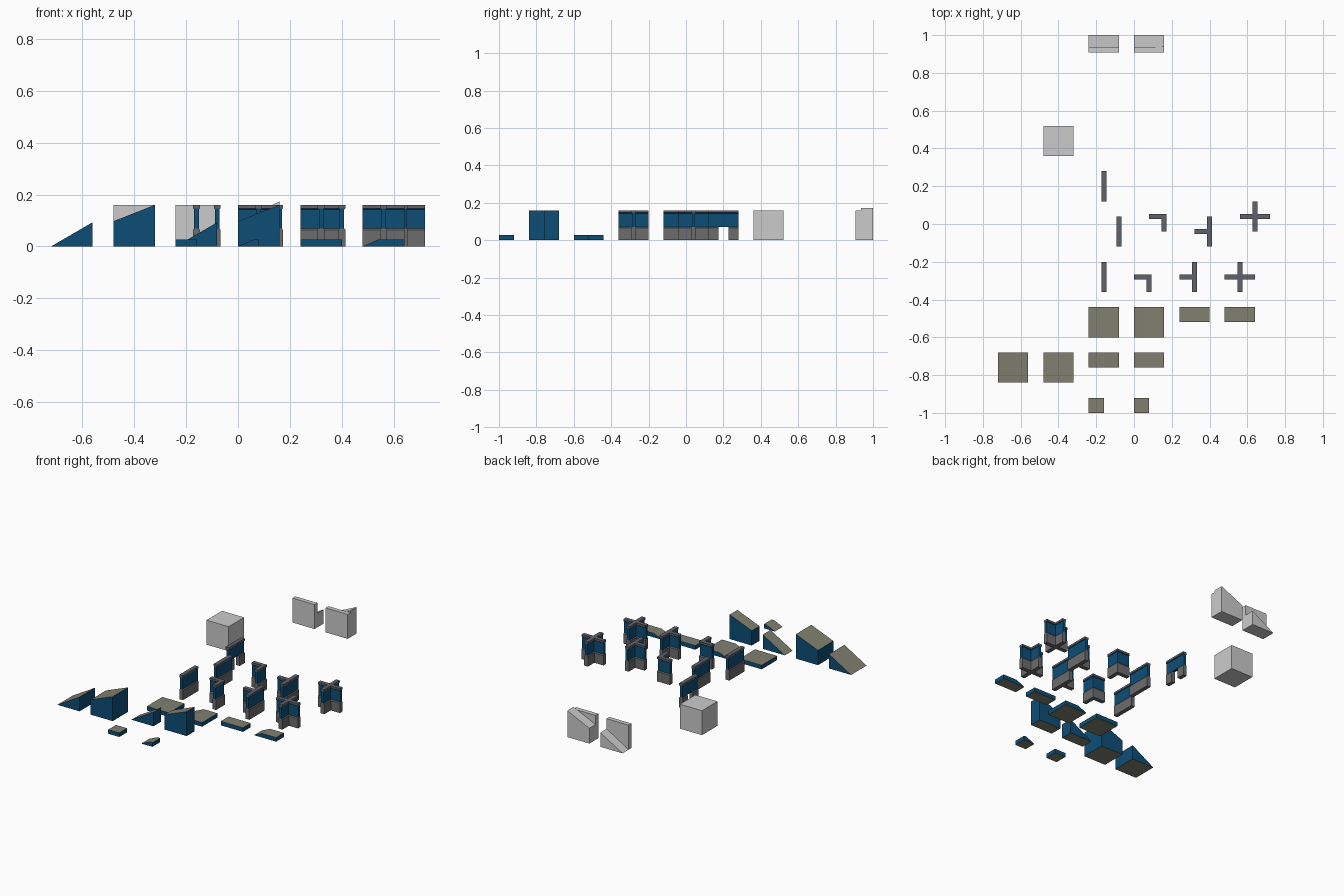
import bpy, bmesh

if "Cube" in bpy.data.objects:
    bpy.data.objects.remove(bpy.data.objects["Cube"])

def material(name, rgb):
    m = bpy.data.materials.new(name)
    m.diffuse_color = (*rgb, 1)
    m.use_nodes = True
    m.node_tree.nodes["Principled BSDF"].inputs["Base Color"].default_value = m.diffuse_color
    return m

LIGHT = material("light grey", (0.60, 0.60, 0.60))
OLIVE = material("olive", (0.215, 0.215, 0.162))
BLUE = material("deep blue", (0.004, 0.075, 0.18))
BASE = material("base grey", (0.15, 0.15, 0.155))
CAP = material("cap grey", (0.115, 0.122, 0.145))


def finish(bm, name, mats):
    bmesh.ops.recalc_face_normals(bm, faces=bm.faces)
    me = bpy.data.meshes.new(name)
    bm.to_mesh(me)
    bm.free()
    for m in mats:
        me.materials.append(m)
    ob = bpy.data.objects.new(name, me)
    bpy.context.collection.objects.link(ob)
    return ob


def prism(name, x, y0, y1, profile, mats):
    """Extrude an (x, z) profile along y; up/down faces take the second colour."""
    bm = bmesh.new()
    f = bm.faces.new([bm.verts.new((x + px, y0, pz)) for px, pz in profile])
    r = bmesh.ops.extrude_face_region(bm, geom=[f])
    verts = [v for v in r["geom"] if isinstance(v, bmesh.types.BMVert)]
    bmesh.ops.translate(bm, verts=verts, vec=(0, y1 - y0, 0))
    bmesh.ops.recalc_face_normals(bm, faces=bm.faces)
    for f in bm.faces:
        f.material_index = int(len(mats) > 1 and abs(f.normal.z) > 0.3)
    finish(bm, name, mats)


def loft(name, cx, cy, outline, levels, bands):
    """Stack plan outlines of varying thickness; one colour per band."""
    bm = bmesh.new()
    rings = [[bm.verts.new((cx + x, cy + y, z)) for x, y in outline(h)]
             for z, h in levels]
    mats = [BASE, BLUE, CAP]
    bm.faces.new(rings[0]).material_index = mats.index(bands[0])
    bm.faces.new(rings[-1]).material_index = mats.index(bands[-1])
    n = len(rings[0])
    for a, b, m in zip(rings, rings[1:], bands):
        for i in range(n):
            j = (i + 1) % n
            bm.faces.new((a[i], a[j], b[j], b[i])).material_index = mats.index(m)
    finish(bm, name, mats)


# profiles in x, z
S = 0.16
SLAB = 0.027
def box(w, h):
    return [(0, 0), (w, 0), (w, h), (0, h)]

def edged(w):
    return [(0, 0), (w, 0), (w, SLAB), (0.06, SLAB)]

LOW = [(0, 0), (S, 0), (S, 0.093)]
HIGH = [(0, 0), (S, 0), (S, 0.16), (0, 0.097)]
ROOF = [BLUE, OLIVE]

# flat and sloped-edge slabs: full, half, quarter
prism("full_slab", -0.24, -0.60, -0.44, box(S, SLAB), ROOF)
prism("full_slab_sloped_edge", 0.0, -0.60, -0.44, edged(S), ROOF)
prism("half_slab", 0.24, -0.52, -0.44, box(S, SLAB), ROOF)
prism("half_slab_sloped_edge", 0.48, -0.52, -0.44, edged(S), ROOF)
prism("quarter_slab", -0.24, -1.0, -0.92, box(0.08, SLAB), ROOF)
prism("quarter_slab_sloped_edge", 0.0, -1.0, -0.92, edged(0.08), ROOF)

# ramps
prism("low_ramp", -0.72, -0.84, -0.68, LOW, ROOF)
prism("high_ramp", -0.48, -0.84, -0.68, HIGH, ROOF)
prism("half_low_ramp", -0.24, -0.76, -0.68, LOW, ROOF)
prism("half_high_ramp", 0.0, -0.76, -0.68, HIGH, ROOF)

# plain grey blocks
prism("grey_cube", -0.48, 0.36, 0.52, box(S, S), [LIGHT])
for kind, x, prof in (("low", -0.24, LOW),
                      ("high", 0.0, [(0, 0), (S, 0), (S, 0.173), (0, 0.1)])):
    prism(kind + "_block_wall", x, 0.907, 0.936, box(S, S), [LIGHT])
    prism(kind + "_block_ramp", x, 0.936, 1.0, prof, [LIGHT])

# wall plan outlines
L = 0.08
def straight(h):
    return [(-h, -L), (h, -L), (h, L), (-h, L)]

def corner(h):
    return [(-L, -h), (-h, -h), (-h, -L), (h, -L), (h, h), (-L, h)]

def tee(h):
    return [(-h, -L), (h, -L), (h, L), (-h, L), (-h, h), (-L, h), (-L, -h), (-h, -h)]

def cross(h):
    return [(-h, -L), (h, -L), (h, -h), (L, -h), (L, h), (h, h),
            (h, L), (-h, L), (-h, h), (-L, h), (-L, -h), (-h, -h)]

T, N = 0.0133, 0.009
FOOT = [(0, T), (0.064, T), (0.07, N)]
UPPER = [(0.07, N), (0.143, N), (0.147, T), (0.16, T)]
FOOT_C = [BASE, BASE]
UPPER_C = [BLUE, BLUE, CAP]

# two rows of walls
for name, fn, spots in (
        ("straight_wall", straight, [(-0.08, -0.04), (-0.16, -0.28)]),
        ("corner_wall", corner, [(0.16, 0.04), (0.08, -0.28)]),
        ("tee_wall", tee, [(0.40, -0.04), (0.32, -0.28)]),
        ("cross_wall", cross, [(0.64, 0.04), (0.56, -0.28)])):
    for i, (x, y) in enumerate(spots):
        loft(f"{name}_{i + 1}", x, y, fn, FOOT + UPPER[1:], FOOT_C + UPPER_C)

# doorway wall: lintel on two feet
loft("door_wall_upper", -0.16, 0.20, straight, UPPER, UPPER_C)
for side, s in (("front", -1), ("back", 1)):
    loft("door_foot_" + side, -0.16, 0.20 + s * 0.0535,
         lambda h: [(-h, -0.0265), (h, -0.0265), (h, 0.0265), (-h, 0.0265)],
         FOOT, FOOT_C)
